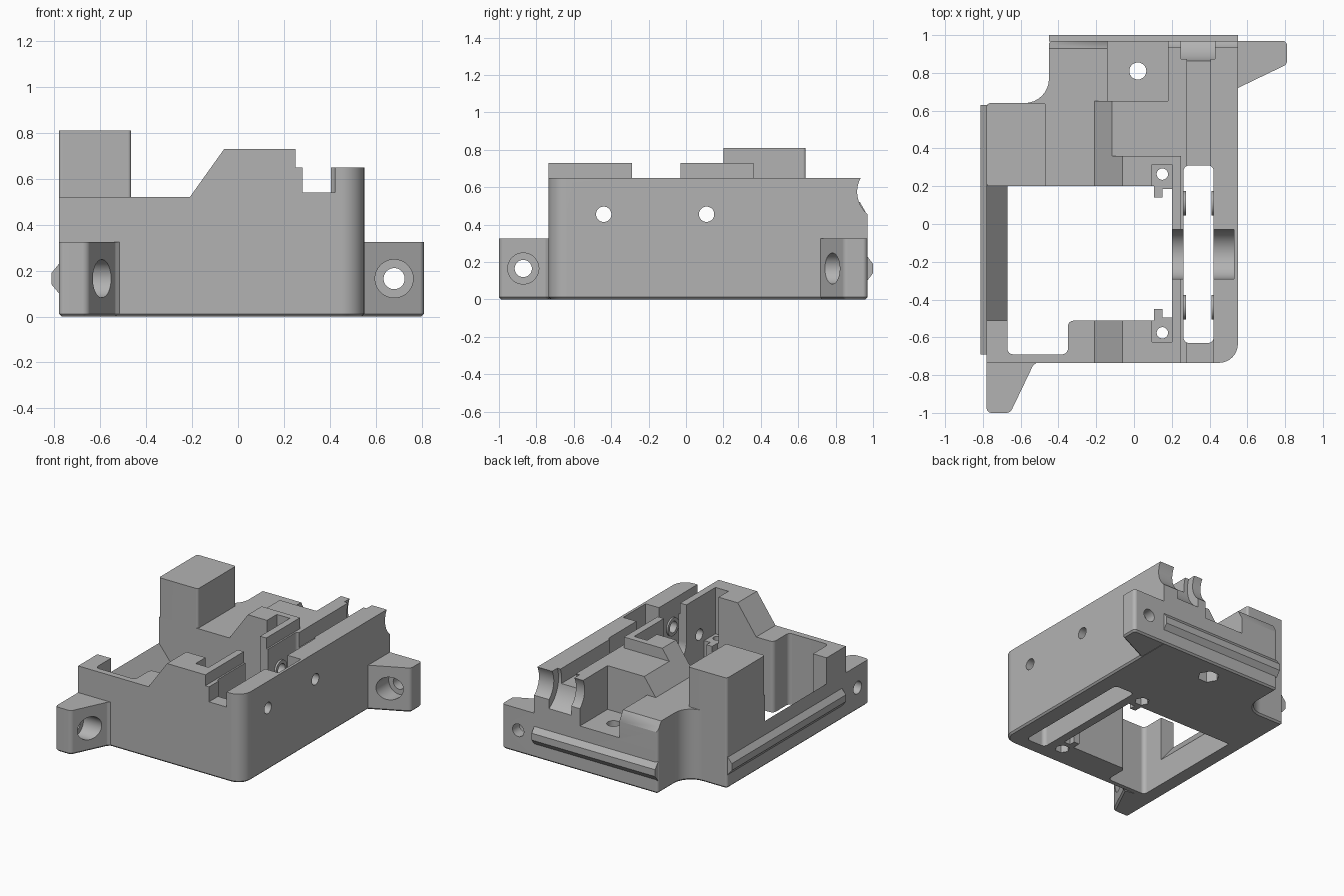
import bpy, bmesh, math
from mathutils import Vector

if "Cube" in bpy.data.objects:
    bpy.data.objects.remove(bpy.data.objects["Cube"])

GREY = (0.45, 0.45, 0.45, 1)
mat = bpy.data.materials.new("grey_plastic")
mat.use_nodes = True
mat.diffuse_color = GREY
mat.node_tree.nodes["Principled BSDF"].inputs["Base Color"].default_value = GREY


def rounded(pts, steps=8):
    """Replace corners given as (u, v, radius) by arcs."""
    out = []
    for i, p in enumerate(pts):
        c = Vector(p[:2])
        if len(p) < 3:
            out.append(c)
            continue
        a = (Vector(pts[i - 1][:2]) - c).normalized()
        b = (Vector(pts[(i + 1) % len(pts)][:2]) - c).normalized()
        half = a.angle(b) / 2
        reach = p[2] / math.tan(half)
        centre = c + (a + b).normalized() * p[2] / math.sin(half)
        s, e = c + a * reach - centre, c + b * reach - centre
        turn = s.angle_signed(e)
        for k in range(steps + 1):
            t = -turn * k / steps
            out.append(centre + Vector((s.x * math.cos(t) - s.y * math.sin(t),
                                        s.x * math.sin(t) + s.y * math.cos(t))))
    return out


def prism(name, pts, axis, lo, hi, chamfer=0):
    """Extrude a profile: (x, y) along z, (x, z) along y or (y, z) along x."""
    place = {"z": lambda u, v, w: (u, v, w),
             "y": lambda u, v, w: (u, w, v),
             "x": lambda u, v, w: (w, u, v)}[axis]
    bm = bmesh.new()
    pts = rounded(pts)
    low = [bm.verts.new(place(p[0], p[1], lo)) for p in pts]
    top = [bm.verts.new(place(p[0], p[1], hi)) for p in pts]
    n = len(pts)
    bm.faces.new(low)
    bm.faces.new(top)
    for i in range(n):
        bm.faces.new((low[i], low[(i + 1) % n], top[(i + 1) % n], top[i]))
    bmesh.ops.recalc_face_normals(bm, faces=bm.faces)
    if chamfer:
        rim = [e for e in bm.edges if e.verts[0] in low and e.verts[1] in low]
        bmesh.ops.bevel(bm, geom=rim, offset=chamfer, segments=1, affect="EDGES")
    mesh = bpy.data.meshes.new(name)
    bm.to_mesh(mesh)
    bm.free()
    mesh.materials.append(mat)
    ob = bpy.data.objects.new(name, mesh)
    bpy.context.scene.collection.objects.link(ob)
    return ob


def box(name, x0, x1, y0, y1, z0, z1):
    return prism(name, [(x0, y0), (x1, y0), (x1, y1), (x0, y1)], "z", z0, z1)


def cyl(name, axis, u, v, r, lo, hi, n=48):
    ring = [(u + r * math.cos(math.tau * k / n), v + r * math.sin(math.tau * k / n))
            for k in range(n)]
    return prism(name, ring, axis, lo, hi)


def carve(ob, cutters, op="DIFFERENCE"):
    """Apply the boolean cutters, then discard them."""
    for c in cutters:
        c.hide_render = True
        m = ob.modifiers.new("carve", "BOOLEAN")
        m.operation, m.solver, m.object = op, "EXACT", c
    bpy.context.view_layer.update()
    result = ob.evaluated_get(bpy.context.evaluated_depsgraph_get())
    mesh = bpy.data.meshes.new_from_object(result)
    ob.modifiers.clear()
    ob.data = mesh
    for c in cutters:
        bpy.data.objects.remove(c)
    return ob


# Housing: front profile limited to the plan outline
outline = prism("plan", [(-.78, -.735), (.55, -.735, .1), (.55, .97), (-.45, .97, .02),
                         (-.45, .64, .13), (-.78, .64, .02)], "z", 0, 1, .012)
housing = prism("housing", [(-.9, -.1), (.7, -.1), (.7, .65), (.25, .65), (.25, .73),
                            (-.06, .73), (-.21, .52), (-.9, .52)], "y", -1.1, 1.1)
carve(housing, [outline], "INTERSECT")

cuts = [
    # main opening and the sloped low side wall
    prism("opening", [(-.67, -.69, .03), (-.35, -.69, .03), (-.35, -.512, .03),
                      (.2, -.512), (.2, .2), (-.67, .2)], "z", -.1, 1.2),
    prism("side_slope", [(-.9, .33), (-.78, .33), (-.66, .18), (-.66, 1), (-.9, 1)],
          "y", -.512, .2),
    # gear slot and the filament channel
    prism("slot", [(.262, -.63, .03), (.422, -.63, .03), (.422, .31, .03),
                   (.262, .31, .03)], "z", -.1, 1.2),
    box("front_notch", .28, .422, -.9, -.5, .54, 1),
    box("channel", .28, .405, .2, 1.1, .54, 1),
    # steps in the top
    box("plateau", -.3, .3, .36, 1.1, .65, 1),
    box("gap", .1, .3, -.29, -.03, .65, 1),
    box("back_step", -.4, .18, .65, 1.1, .52, 1),
    box("platform", -.14, .18, .65, 1.1, .33, 1),
    prism("back_chamfer", [(.93, .52), (.93, .7), (1.1, .7), (1.1, .45), (.97, .45)],
          "x", -.6, -.14),
    # round seat across the back and its wider groove
    cyl("back_seat", "x", 1.07, .575, .155, .15, .7, 64),
    cyl("back_groove", "x", 1.07, .575, .21, .25, .43, 64),
    # open bearing seat
    cyl("bearing", "x", -.16, .455, .13, .15, .53),
    box("bearing_mouth", .15, .53, -.29, -.03, .455, 1),
    # platform bolt with hexagonal nut trap
    cyl("bolt", "z", .02, .81, .045, -.1, .6),
    cyl("nut", "z", .02, .81, .075, -.1, .1, 6),
]
# side screw holes
for y in (-.44, .11):
    cuts.append(cyl("side_hole", "x", y, .455, .041, .1, .7))
# switch mounting pockets, mirrored about the middle of the opening
MID = -.156
for s in (-1, 1):
    y0, y1 = sorted((MID + s * .34, MID + s * .47))
    cuts.append(box("pocket", .095, .2, y0, y1, .39, 1))
    cuts.append(cyl("pocket_hole", "z", .15, MID + s * .42, .03, -.1, .6))
    cuts.append(cyl("pocket_nut", "z", .15, MID + s * .42, .05, -.1, .1, 6))
carve(housing, cuts)
parts = [housing]

# Tall block on the left rear
parts.append(prism("tower", [(-.78, .2, .015), (-.465, .2, .015), (-.465, .64, .015),
                             (-.78, .64, .02)], "z", .52, .81))

# Mounting lugs with counterbored holes
lug = prism("front_lug", [(-.78, -.7), (-.78, -1, .025), (-.655, -1, .035),
                          (-.535, -.75, .02), (-.51, -.73), (-.68, -.7)], "z", 0, .325, .012)
parts.append(carve(lug, [cyl("hole", "x", -.87, .165, .046, -1, 0),
                         cyl("bore", "x", -.87, .165, .083, -.7, 0)]))
lug = prism("back_lug", [(.53, .97), (.53, .71), (.55, .72), (.81, .845, .03),
                         (.81, .97, .025)], "z", 0, .325, .012)
parts.append(carve(lug, [cyl("hole", "y", .68, .165, .046, 0, 1.2),
                         cyl("bore", "y", .68, .165, .083, 0, .89)]))

# Wedge rails on the left side and back
parts.append(prism("side_rail", [(-.775, .095), (-.775, .235), (-.812, .19), (-.812, .14)],
                   "y", -.69, .63))
parts.append(prism("back_rail", [(.965, .095), (.965, .235), (1, .19), (1, .14)],
                   "x", -.45, .55))

# Small stepped tabs beside the pockets
for s, name in ((-1, "front_tab"), (1, "back_tab")):
    prof = [(.2, .36), (.2, .34), (.15, .34), (.15, .295), (.105, .295), (.105, .36)]
    parts.append(prism(name, [(x, MID + s * d) for x, d in prof], "z", 0, .39))

# Drilled bosses inside the slot
for i, y in enumerate((-.44, .11)):
    for side, x0, x1 in (("inner", .26, .276), ("outer", .41, .424)):
        boss = cyl(f"{side}_boss_{i + 1}", "x", y, .455, .065, x0, x1)
        parts.append(carve(boss, [cyl("hole", "x", y, .455, .041, 0, 1)]))

# Smooth curved walls, keep corners sharp
bpy.ops.object.select_all(action="DESELECT")
for ob in parts:
    ob.select_set(True)
bpy.context.view_layer.objects.active = housing
bpy.ops.object.shade_smooth_by_angle(angle=math.radians(30))
for ob in parts:
    m = ob.modifiers.new("even_normals", "WEIGHTED_NORMAL")
    m.keep_sharp = True
